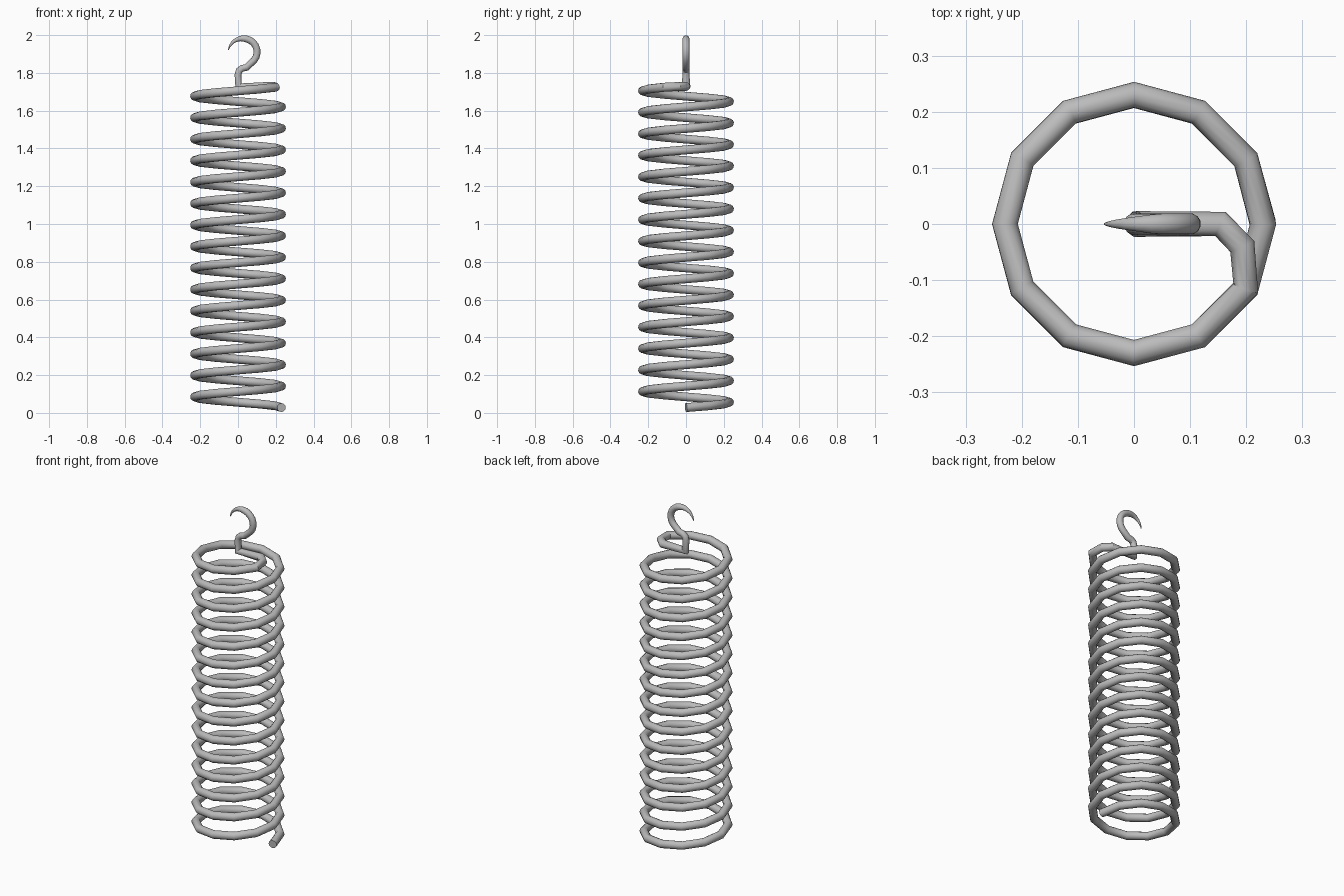
import bpy, math

if "Cube" in bpy.data.objects:
    bpy.data.objects.remove(bpy.data.objects["Cube"])

steel = bpy.data.materials.new("grey steel")
steel.diffuse_color = (0.5, 0.5, 0.5, 1)
steel.use_nodes = True
steel.node_tree.nodes["Principled BSDF"].inputs["Base Color"].default_value = steel.diffuse_color

R, WIRE, PITCH, Z0 = 0.23, 0.0235, 0.1137, 0.028

# coil: twelve straight segments per turn, counterclockwise upwards
path = []
for i in range(15 * 12):
    a = math.radians(30 * i)
    path.append((R * math.cos(a), R * math.sin(a), Z0 + PITCH * i / 12, 1))

# bend into the centre, then the neck
path += [(0.193, -0.04, 1.728, 1), (0.154, 0, 1.728, 1), (0.003, 0, 1.728, 1),
         (0.0, 0, 1.79, 0.8), (0.006, 0, 1.812, 0.8), (0.022, 0, 1.824, 0.8),
         (0.045, 0, 1.829, 0.8)]

# hook: arc that narrows to a point
for i in range(15):
    t = i / 14
    a = math.radians(-55 + 228 * t)
    r = 0.8 if t < 0.6 else 0.8 - 0.7 * (t - 0.6) / 0.4
    rad = 0.07 + 0.013 * max(0, t - 0.6) / 0.4
    path.append((0.031 + rad * math.cos(a), 0, 1.911 + rad * math.sin(a), r))

curve = bpy.data.curves.new("spring_wire", 'CURVE')
curve.dimensions = '3D'
curve.bevel_depth = WIRE
curve.bevel_resolution = 4
curve.use_fill_caps = True
spline = curve.splines.new('POLY')
spline.points.add(len(path) - 1)
for p, (x, y, z, r) in zip(spline.points, path):
    p.co = (x, y, z, 1)
    p.radius = r
spline.use_smooth = True
curve.materials.append(steel)
spring = bpy.data.objects.new("spring_with_hook", curve)
bpy.context.collection.objects.link(spring)

# turn into a mesh
bpy.context.view_layer.objects.active = spring
spring.select_set(True)
bpy.ops.object.convert(target='MESH')
bpy.ops.object.shade_smooth_by_angle(angle=math.radians(35))
